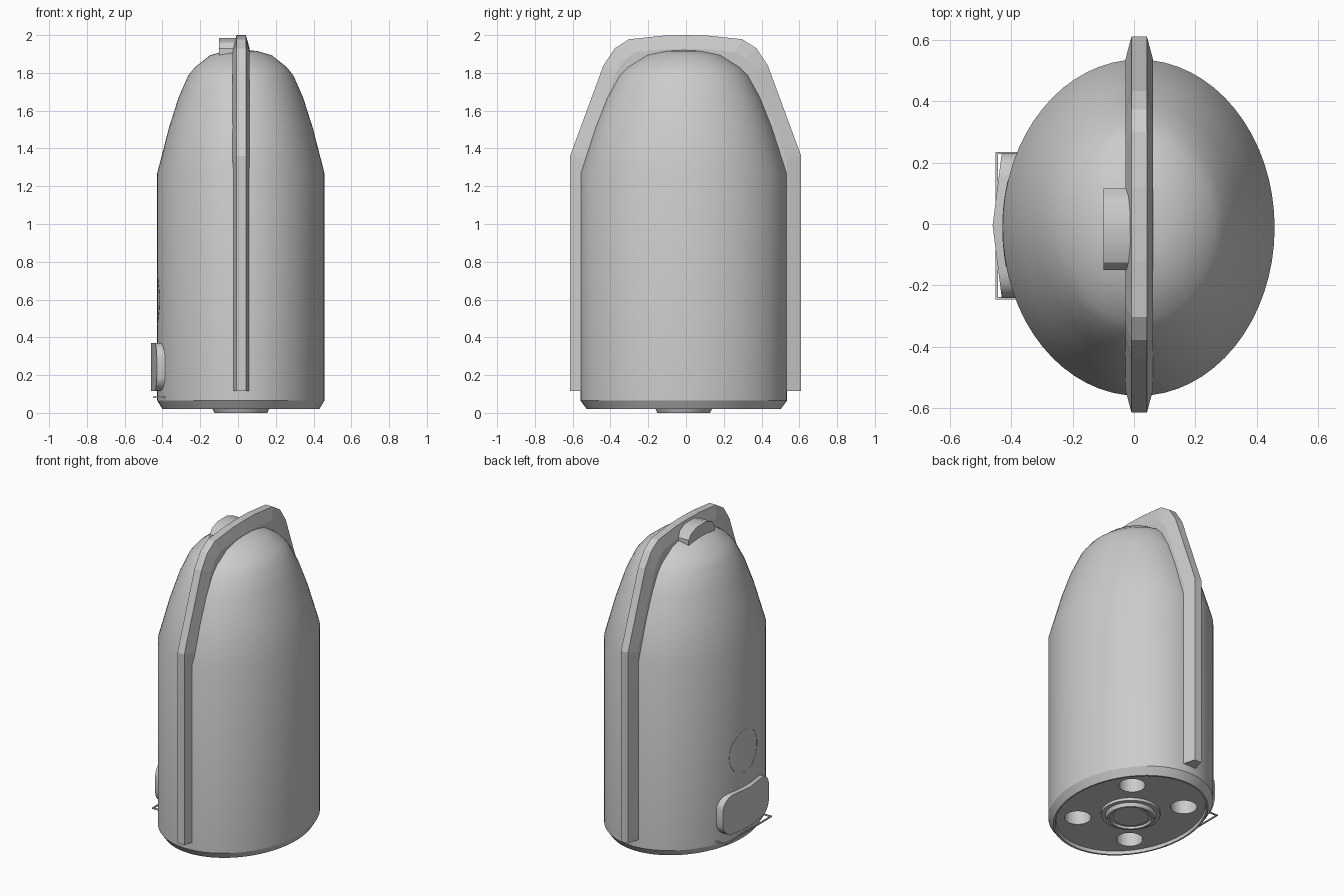
import bpy, bmesh, math

if "Cube" in bpy.data.objects:
    bpy.data.objects.remove(bpy.data.objects["Cube"])

CX, CY = 0.015, -0.012      # axis of the oval body
RX, RY = 0.4425, 0.547      # oval radii

grey = bpy.data.materials.new("light_grey")
grey.diffuse_color = (0.6, 0.6, 0.6, 1)
grey.use_nodes = True
grey.node_tree.nodes["Principled BSDF"].inputs["Base Color"].default_value = grey.diffuse_color


def finish(name, bm, angle=30):
    bmesh.ops.recalc_face_normals(bm, faces=bm.faces)
    me = bpy.data.meshes.new(name)
    bm.to_mesh(me)
    bm.free()
    me.materials.append(grey)
    ob = bpy.data.objects.new(name, me)
    bpy.context.collection.objects.link(ob)
    bpy.ops.object.select_all(action='DESELECT')
    ob.select_set(True)
    bpy.context.view_layer.objects.active = ob
    if angle:
        bpy.ops.object.shade_smooth_by_angle(angle=math.radians(angle))
    return ob


def loft(bm, rings, caps=True):
    """Join equal-length point rings with quads, closing both ends."""
    rows = [[bm.verts.new(p) for p in r] for r in rings]
    n = len(rows[0])
    for a, b in zip(rows, rows[1:]):
        for i in range(n):
            j = (i + 1) % n
            bm.faces.new((a[i], a[j], b[j], b[i]))
    if caps:
        bm.faces.new(rows[0])
        bm.faces.new(rows[-1])


def oval(rx, ry, z, n=64, cx=CX, cy=CY):
    return [(cx + rx * math.cos(2 * math.pi * i / n),
             cy + ry * math.sin(2 * math.pi * i / n), z) for i in range(n)]


def box(bm, lo, hi):
    loft(bm, [[(lo[0], lo[1], z), (hi[0], lo[1], z),
               (hi[0], hi[1], z), (lo[0], hi[1], z)] for z in (lo[2], hi[2])])


# Oval body with tapered shoulders, domed top and recessed floor
profile = [(0.905, 0.04), (0.915, 0.02), (0.938, 0.02), (1, 0.065), (1, 1.27),
           (0.86, 1.51), (0.745, 1.67), (0.63, 1.785), (0.55, 1.83),
           (0.37, 1.893), (0.2, 1.915), (0.03, 1.924)]
bm = bmesh.new()
loft(bm, [oval(RX * s, RY * s, z) for s, z in profile])
body = finish("body", bm)

# Four round sockets cut in the floor
bm = bmesh.new()
for sx in (-1, 1):
    for sy in (-1, 1):
        loft(bm, [oval(0.078, 0.078, z, 32, CX + sx * 0.2, CY + sy * 0.25)
                  for z in (-0.05, 0.13)])
cutter = finish("socket_cutter", bm, None)
cutter.hide_render = True
cutter.hide_set(True)
cut = body.modifiers.new("sockets", 'BOOLEAN')
cut.operation = 'DIFFERENCE'
cut.object = cutter
cut.solver = 'EXACT'

# Stepped round hub under the floor
bm = bmesh.new()
loft(bm, [oval(r, r, z, 48) for r, z in
          [(0.175, 0.06), (0.175, 0.022), (0.15, 0.022), (0.14, 0.0),
           (0.125, 0.0), (0.125, 0.015), (0.105, 0.015), (0.105, 0.008)]])
finish("base_hub", bm)

# Bevelled fin running up one side, over the top and down the other
half = [(0.612, 0.115), (0.612, 1.36), (0.435, 1.84), (0.375, 1.93),
        (0.30, 1.978), (0.12, 1.997)]
half_in = [(0.537, 0.115), (0.537, 1.345), (0.365, 1.81), (0.318, 1.875),
           (0.265, 1.91), (0.105, 1.925)]
deep = [(0.3, 0.115), (0.3, 1.3), (0.22, 1.7), (0.18, 1.76),
        (0.14, 1.79), (0.06, 1.80)]


def arch(pts, x, top):
    return ([(x, y - 0.002, z) for y, z in pts] + [(x, -0.002, top)]
            + [(x, -y - 0.002, z) for y, z in reversed(pts)])


FX = 0.017
strips = [arch(deep, FX - 0.045, 1.81), arch(half_in, FX - 0.045, 1.928),
          arch(half, FX - 0.025, 2.0), arch(half, FX + 0.025, 2.0),
          arch(half_in, FX + 0.045, 1.928), arch(deep, FX + 0.045, 1.81)]
bm = bmesh.new()
loft(bm, [list(section) for section in zip(*strips)])
finish("fin", bm, None)

# Rounded latch beside the fin on top
latch = [(-0.15, 1.89), (-0.15, 1.93), (-0.125, 1.962), (-0.065, 1.984),
         (0.03, 1.984), (0.09, 1.962), (0.115, 1.93), (0.115, 1.89)]
bm = bmesh.new()
loft(bm, [[(x, y, z) for y, z in latch] for x in (-0.10, 0.0)])
finish("top_latch", bm)

# Rounded, slightly folded pad low on the left side
R, HW, HH, ZC = 0.085, 0.237, 0.128, 0.243
cols = [(HW - R + R * math.cos(a), HH - R + R * math.sin(a))
        for a in [math.radians(d) for d in (8, 25, 45, 65, 90)]]
cols = cols + [(0, HH)] + [(-y, h) for y, h in reversed(cols)]
bm = bmesh.new()
loft(bm, [[(-0.365, y - 0.005, ZC - h), (-0.365, y - 0.005, ZC + h),
           (-0.46 + 0.03 * abs(y) / HW, y - 0.005, ZC + h),
           (-0.46 + 0.03 * abs(y) / HW, y - 0.005, ZC - h)] for y, h in cols])
finish("side_pad", bm)

# Thin wire frame under the pad
bm = bmesh.new()
box(bm, (-0.45, -0.245, 0.08), (-0.442, 0.235, 0.088))
for y in (-0.245, 0.227):
    box(bm, (-0.442, y, 0.08), (-0.36, y + 0.008, 0.088))
finish("pad_frame", bm, None)

# Fine round outline following the side above the pad
N = 48
rings = []
for r, lift in ((0.136, -0.004), (0.136, 0.001), (0.14, 0.001), (0.14, -0.004)):
    ring = []
    for i in range(N):
        y = r * math.cos(2 * math.pi * i / N)
        x = CX - RX * math.sqrt(1 - ((y - CY) / RY) ** 2) - lift
        ring.append((x, y, 0.6 + r * math.sin(2 * math.pi * i / N)))
    rings.append(ring)
bm = bmesh.new()
loft(bm, rings, caps=False)
finish("round_outline", bm)
